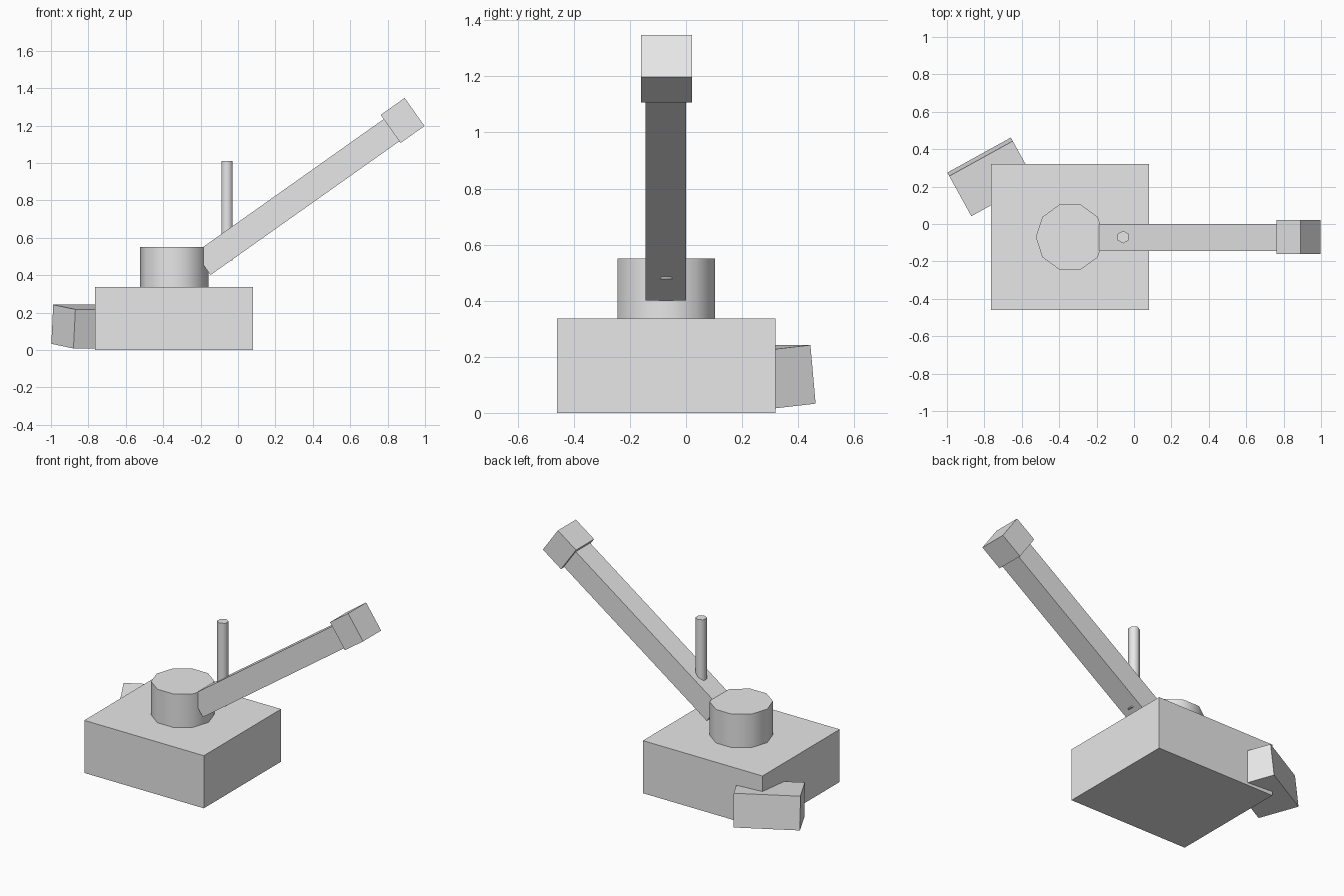
import bpy
from math import radians, sin, cos
from mathutils import Vector

if "Cube" in bpy.data.objects:
    bpy.data.objects.remove(bpy.data.objects["Cube"], do_unlink=True)

grey = bpy.data.materials.new("light grey")
grey.use_nodes = True
colour = (0.8, 0.8, 0.8, 1)
grey.diffuse_color = colour
grey.node_tree.nodes["Principled BSDF"].inputs["Base Color"].default_value = colour

MID_Y = -0.07


def finish(name):
    obj = bpy.context.object
    obj.name = name
    obj.data.materials.append(grey)
    return obj


def box(name, centre, size, rotation=(0, 0, 0)):
    bpy.ops.mesh.primitive_cube_add(size=1, location=centre, rotation=rotation)
    obj = finish(name)
    obj.scale = size
    return obj


def post(name, x, radius, bottom, top, sides, turn):
    bpy.ops.mesh.primitive_cylinder_add(
        vertices=sides, radius=radius, depth=top - bottom,
        location=(x, MID_Y, (bottom + top) / 2), rotation=(0, 0, turn))
    bpy.ops.object.shade_smooth_by_angle(angle=radians(65))
    return finish(name)


# Hull and turret
box("hull", (-0.342, MID_Y, 0.168), (0.845, 0.78, 0.336))
post("turret", -0.342, 0.183, 0.33, 0.55, 10, radians(18))

# Raised square barrel with a thicker block at the muzzle
pitch = radians(35.3)
along = Vector((cos(pitch), 0, sin(pitch)))
root = Vector((-0.189, MID_Y - 0.002, 0.46))
length = 1.27
box("barrel", root + along * length / 2, (length, 0.145, 0.145), (0, -pitch, 0))
box("muzzle", (0.88, MID_Y, 1.227), (0.157, 0.182, 0.184), (0, -pitch, 0))

# Thin mast standing through the barrel
post("mast", -0.058, 0.034, 0.478, 1.01, 6, 0)

# Tilted crate leaning against the rear corner
box("rear_crate", (-0.764, 0.252, 0.125), (0.388, 0.246, 0.21),
    (radians(5.8), 0, radians(28.9)))
